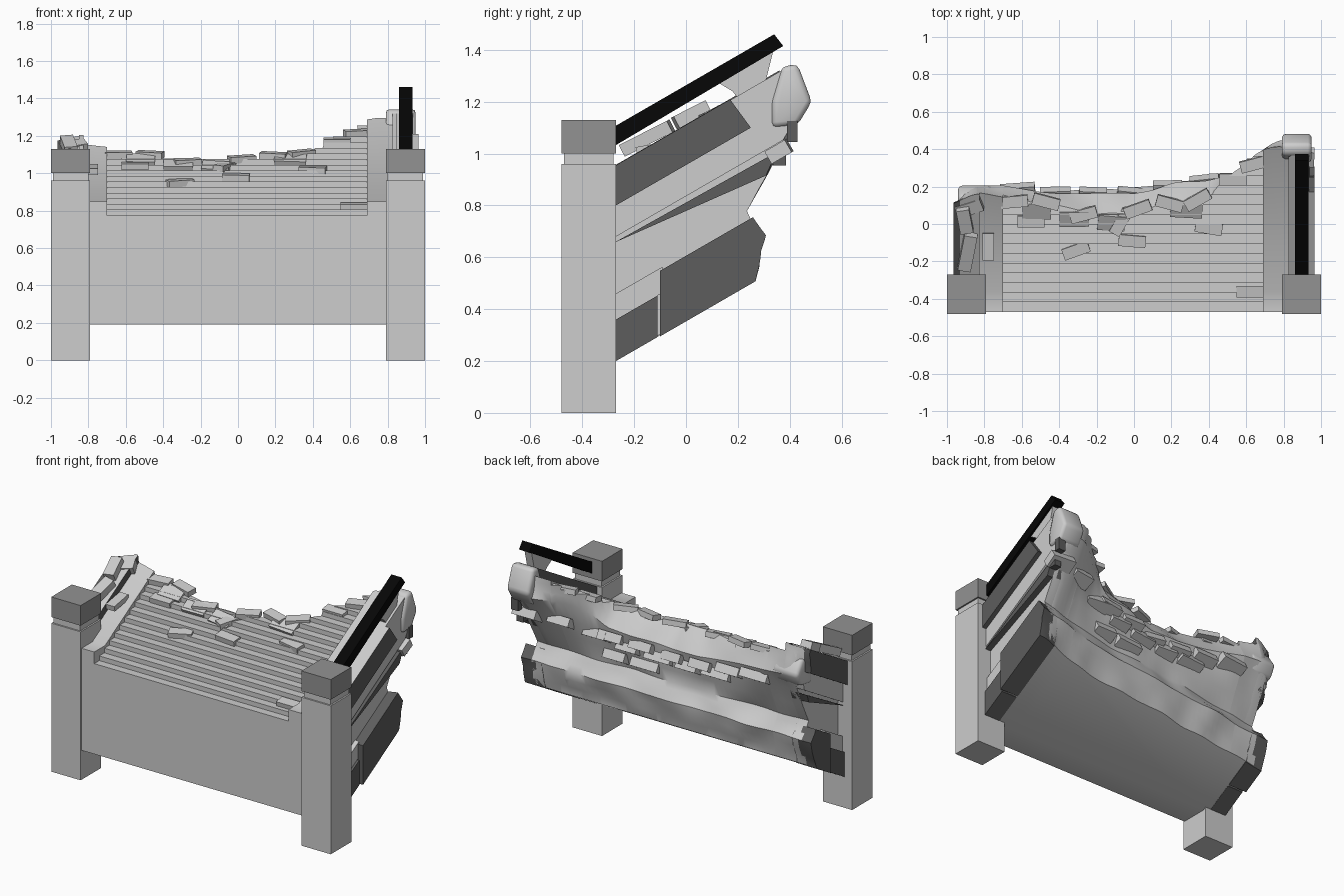
import bpy, bmesh, math, random
from mathutils import Vector, Matrix, noise

if "Cube" in bpy.data.objects:
    bpy.data.objects.remove(bpy.data.objects["Cube"])

random.seed(4)
SLOPE = 0.577


def material(name, v):
    m = bpy.data.materials.new(name)
    m.diffuse_color = (v, v, v, 1)
    m.use_nodes = True
    m.node_tree.nodes["Principled BSDF"].inputs["Base Color"].default_value = m.diffuse_color
    return m


LIGHT = material("light stone", 0.61)
MEDIUM = material("medium stone", 0.29)
DARK = material("dark stone", 0.11)
BLACK = material("black rail", 0.002)


def finish(name, bm, mat):
    bmesh.ops.recalc_face_normals(bm, faces=bm.faces)
    me = bpy.data.meshes.new(name)
    bm.to_mesh(me)
    bm.free()
    me.materials.append(mat)
    ob = bpy.data.objects.new(name, me)
    bpy.context.collection.objects.link(ob)
    return ob


def prism(name, x0, x1, outline, mat, bevel=0):
    """Extrude a (y, z) outline along x, with optional rounded edges."""
    bm = bmesh.new()
    face = bm.faces.new([bm.verts.new((x0, y, z)) for y, z in outline])
    ext = bmesh.ops.extrude_face_region(bm, geom=[face])
    verts = [v for v in ext["geom"] if isinstance(v, bmesh.types.BMVert)]
    bmesh.ops.translate(bm, vec=(x1 - x0, 0, 0), verts=verts)
    if bevel:
        bmesh.ops.bevel(bm, geom=bm.edges[:], offset=bevel, segments=2, profile=0.5, affect="EDGES")
        for f in bm.faces:
            f.smooth = True
    return finish(name, bm, mat)


def box(name, center, size, mat, rot=Matrix()):
    bm = bmesh.new()
    bmesh.ops.create_cube(bm, size=1, matrix=Matrix.Translation(center) @ rot @ Matrix.Diagonal((*size, 1)))
    return finish(name, bm, mat)


def turned(tilt, turn):
    return Matrix.Rotation(math.radians(tilt), 4, "X") @ Matrix.Rotation(math.radians(turn), 4, "Z")


def sloped(y0, y1, h0, h1):
    """Band rising with the stairs; h is its height where it meets the post."""
    z = lambda y, h: h + SLOPE * (y + 0.27)
    return [(y0, z(y0, h0)), (y1, z(y1, h0)), (y1, z(y1, h1)), (y0, z(y0, h1))]


def lookup(table, x):
    if x <= table[0][0]:
        return table[0][1]
    for (a, u), (b, v) in zip(table, table[1:]):
        if x <= b:
            return u + (v - u) * (x - a) / (b - a)
    return table[-1][1]


# Broken rear edge: where the top ends and how far the rubble bulges, along x
TOP_END = [(-0.97, 0.08), (-0.85, 0.14), (-0.7, 0.12), (-0.4, 0.05), (-0.2, 0.01), (0, 0.01), (0.2, 0.07),
           (0.4, 0.1), (0.5, 0.23), (0.65, 0.36), (0.72, 0.38), (0.86, 0.39), (0.97, 0.37)]
BULGE = [(-0.97, 0.1), (-0.9, 0.19), (-0.7, 0.2), (-0.4, 0.17), (0, 0.17), (0.2, 0.21), (0.4, 0.24),
         (0.55, 0.29), (0.65, 0.37), (0.75, 0.43), (0.86, 0.46), (0.97, 0.42)]
BOTTOM = [(-0.97, 0.05), (-0.8, 0.06), (-0.5, 0.09), (0, 0.13), (0.5, 0.17), (0.8, 0.23), (0.97, 0.26)]


def rear_profile(x):
    yb, ym, ye = lookup(BOTTOM, x), lookup(BULGE, x), lookup(TOP_END, x)
    zb, zt = 0.356 + SLOPE * yb, 1.06 + SLOPE * ye
    return [(yb - 0.02, -0.2), (yb, zb), (yb + 0.05, zb + 0.18), (yb - 0.01, zb + 0.28),
            (ym, zt - 0.12), (ye + 0.02, zt + 0.03), (ye - 0.03, 1.8)]


# Rough volume used to break off the rear of the stairs
def make_break_volume():
    bm = bmesh.new()
    rings = []
    for i in range(61):
        x = -1.05 + 2.1 * i / 60
        keys = rear_profile(x)
        ring = [bm.verts.new((x, -0.7, 1.8)), bm.verts.new((x, -0.7, -0.2))]
        for (y0, z0), (y1, z1) in zip(keys, keys[1:]):
            for k in range(3):
                y, z = y0 + (y1 - y0) * k / 3, z0 + (z1 - z0) * k / 3
                lump = 0.022 * noise.noise(Vector((x * 5, z * 9, 2.3)))
                ring.append(bm.verts.new((x, y + lump, z)))
        ring.append(bm.verts.new((x, keys[-1][0], 1.8)))
        rings.append(ring)
    n = len(rings[0])
    for a, b in zip(rings, rings[1:]):
        for j in range(n):
            bm.faces.new((a[j], a[(j + 1) % n], b[(j + 1) % n], b[j]))
    bm.faces.new(rings[0])
    bm.faces.new(rings[-1])
    return finish("break_volume", bm, LIGHT)


cutter = make_break_volume()
cutter.hide_render = True


def break_off(ob):
    mod = ob.modifiers.new("break", "BOOLEAN")
    mod.operation = "INTERSECT"
    mod.solver = "EXACT"
    mod.object = cutter
    bpy.ops.object.select_all(action="DESELECT")
    ob.select_set(True)
    bpy.context.view_layer.objects.active = ob
    bpy.ops.object.modifier_apply(modifier=mod.name)
    bpy.ops.object.shade_smooth_by_angle(angle=math.radians(35))
    return ob


# Flight of steps with front wall and sloped underside
outline = [(-0.29, 0.19), (-0.47, 0.19)]
RISE = 0.03
RUN = RISE / SLOPE
for i in range(20):
    y, z = -0.47 + RUN * i, 0.775 + RISE * i
    outline += [(y, z), (y + RUN, z)]
outline.append((outline[-1][0], 0.356 + SLOPE * outline[-1][0]))
break_off(prism("steps", -0.7, 0.69, outline, LIGHT))

# Ramped curbs beside the steps
for side, x0, x1 in (("left", -0.84, -0.7), ("right", 0.69, 0.84)):
    break_off(prism(side + "_curb", x0, x1,
                    [(-0.29, 0.19), (-0.47, 0.19), (-0.47, 0.85), (-0.36, 0.85),
                     (0.6, 0.85 + SLOPE * 0.96), (0.6, 0.356 + SLOPE * 0.6)], LIGHT))

# Side walls, mouldings and posts, the same on both sides
for side, s in (("left", -1), ("right", 1)):
    def band(name, xa, xb, shape, mat, light_top=False):
        ob = prism(side + "_" + name, s * xa, s * xb, shape, mat)
        if light_top:
            ob.data.materials.append(LIGHT)
            for f in ob.data.polygons:
                f.material_index = int(f.normal.z > 0.7)
        return break_off(ob)

    band("side_wall", 0.835, 0.9, sloped(-0.3, 0.6, 0.205, 0.95), LIGHT)
    band("base_moulding", 0.83, 0.945, sloped(-0.3, -0.11, 0.2, 0.36), DARK)
    band("base_ledge", 0.83, 0.93, sloped(-0.3, -0.09, 0.36, 0.46), LIGHT)
    band("base_block", 0.83, 0.965, sloped(-0.1, 0.5, 0.197, 0.45), DARK)
    band("upper_moulding", 0.84, 0.935, sloped(-0.3, 0.6, 0.68, 0.8), LIGHT)
    band("shadow_groove", 0.84, 0.94, [(-0.28, 0.655), (0.5, 1.09), (0.5, 1.0)], DARK)
    band("coping_core", 0.84, 0.935, sloped(-0.3, 0.6, 0.79, 0.952), LIGHT)
    band("coping_band", 0.93, 0.965, [(-0.3, 0.783), (0.25, 1.1), (0.17, 1.209), (-0.3, 0.938)], DARK, s > 0)
    band("inner_coping", 0.825, 0.85, sloped(-0.3, 0.36, 0.88, 0.957), DARK, True)

    cx = s * 0.895
    box(side + "_post", (cx, -0.375, 0.48), (0.21, 0.21, 0.96), LIGHT)
    box(side + "_post_neck", (cx, -0.375, 0.98), (0.19, 0.19, 0.06), LIGHT)
    box(side + "_post_cap", (cx, -0.375, 1.065), (0.21, 0.21, 0.13), MEDIUM)

# Rounded lumps where the side walls break off
prism("right_broken_end", 0.79, 0.95, [(0.33, 1.2), (0.37, 1.335), (0.43, 1.345), (0.485, 1.2),
                                       (0.43, 1.11), (0.33, 1.1)], LIGHT, 0.02)
prism("left_broken_end", -0.94, -0.76, [(0.05, 1.0), (0.07, 1.1), (0.15, 1.12), (0.21, 1.03),
                                        (0.17, 0.95), (0.05, 0.93)], LIGHT, 0.02)

# Dark broken stones at the right end
box("dark_end_stone", (0.925, 0.41, 1.085), (0.05, 0.04, 0.08), DARK)
box("dark_groove_end", (0.92, 0.36, 0.99), (0.05, 0.05, 0.07), DARK)

# Surviving handrail and its broken support
prism("handrail", 0.86, 0.933, [(-0.275, 1.03), (0.375, 1.415), (0.34, 1.46), (-0.275, 1.105)], BLACK)
prism("rail_support", 0.87, 0.92, [(0.13, 1.27), (0.18, 1.24), (0.21, 1.2), (0.3, 1.25), (0.34, 1.41)], LIGHT)

# Loose bricks lying nearly flat on the steps: x, y, turn in degrees
LOOSE = [(-0.55, 0.015, 0), (-0.47, 0.12, -15), (-0.27, 0.05, 15), (-0.31, -0.14, 20), (-0.07, 0.01, 60),
         (-0.01, -0.09, -5), (0.02, 0.08, 20), (0.19, 0.11, -15), (0.34, 0.13, 30), (0.4, -0.02, -10),
         (0.53, 0.24, 0), (0.62, -0.36, 0), (-0.78, -0.12, 90), (-0.64, 0.12, 5), (0.64, 0.32, 15)]
for i, (x, y, turn) in enumerate(LOOSE):
    lift = 0.06 if x < -0.7 else 0
    box(f"loose_brick_{i}", (x, y, 1.03 + lift + SLOPE * y), (0.145, 0.062, 0.034), LIGHT, turned(10, turn))

# Bricks on the broken left side wall
for i, (x, y, z, length, turn) in enumerate([(-0.905, 0.02, 1.15, 0.14, 100), (-0.89, -0.15, 1.06, 0.21, 80),
                                             (-0.88, 0.09, 1.14, 0.14, 20)]):
    box(f"wall_brick_{i}", (x, y, z), (length, 0.07, 0.05), LIGHT, turned(27, turn))

# Brick courses sticking out of the broken rear
for row in range(4):
    t = 0.2 + 0.26 * row
    for k in range(9):
        x = -0.82 + 0.2 * k + 0.1 * (row % 2)
        if random.random() < 0.4 or x > 0.9 or (row > 1 and abs(x) > 0.7):
            continue
        (y0, z0), (y1, z1), (y2, z2) = rear_profile(x)[3:6]
        if t < 0.72:
            u = t / 0.72
            y, z = y0 + (y1 - y0) * u, z0 + (z1 - z0) * u
        else:
            u = (t - 0.72) / 0.28
            y, z = y1 + (y2 - y1) * u - 0.01, z1 + (z2 - z1) * u - 0.05
        box(f"rear_brick_{row}_{k}", (x, y - 0.015, z - 0.015),
            (random.uniform(0.14, 0.19), 0.09, 0.055), LIGHT, turned(30, random.uniform(-7, 7)))
